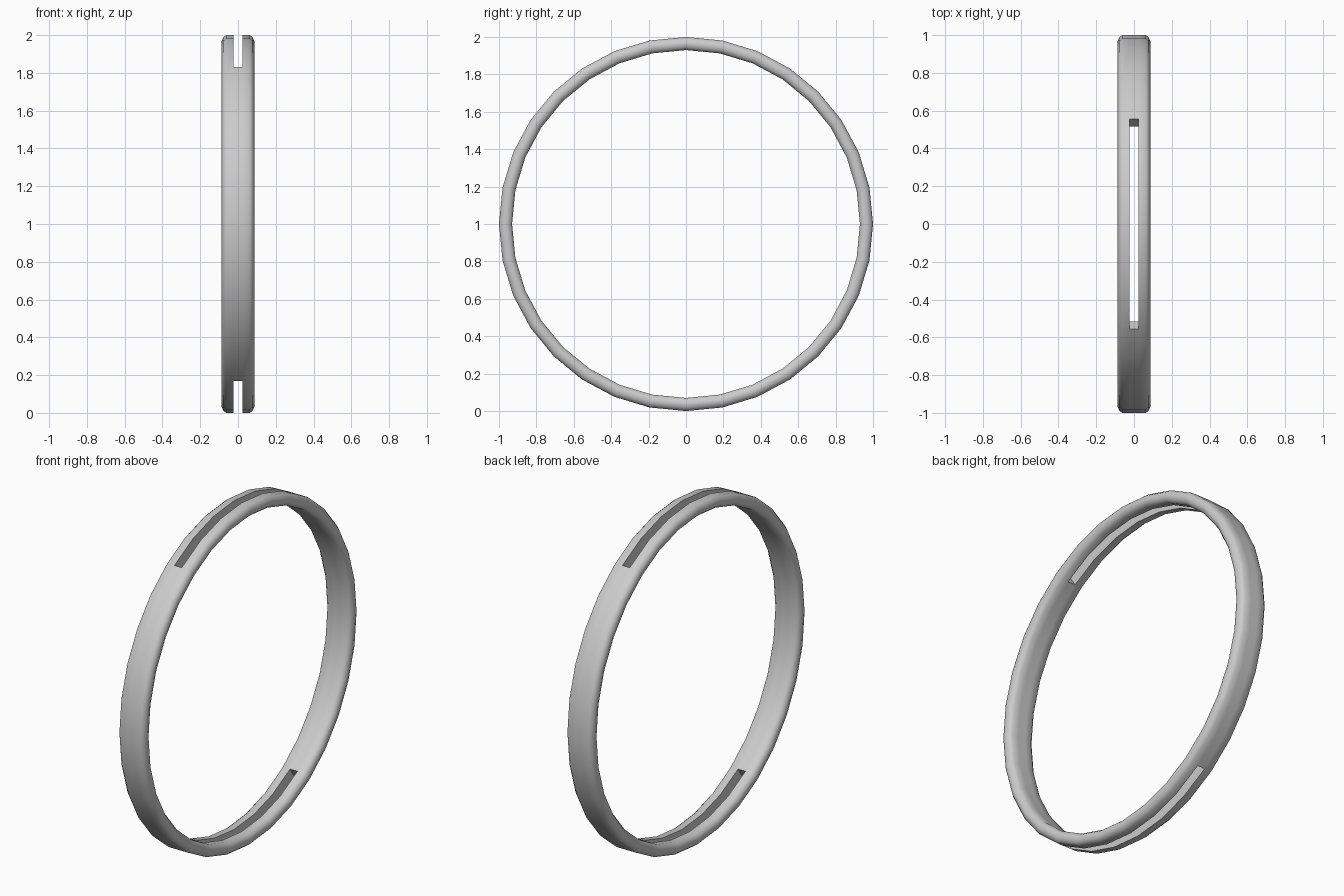
import bpy, bmesh, math

if "Cube" in bpy.data.objects:
    bpy.data.objects.remove(bpy.data.objects["Cube"])

SEGMENTS = 32
SLOT_SEGMENTS = 3          # slot reaches this many segments either side of top / bottom
SLOT_X = 0.024

# Half cross-section (x, radius) from outer slot edge round to inner slot edge
half = [(SLOT_X, 1.0), (0.063, 1.0), (0.079, 0.987), (0.087, 0.965),
        (0.079, 0.943), (0.063, 0.93), (SLOT_X, 0.93)]
n = len(half)
profile = half + [(-x, r) for x, r in reversed(half)]
count = len(profile)
outer_gap, inner_gap = count - 1, n - 1   # profile spans crossing x = 0


def is_slot(i):
    k = i % (SEGMENTS // 2)
    return k < SLOT_SEGMENTS or k >= SEGMENTS // 2 - SLOT_SEGMENTS


# Ring swept around the x axis
bm = bmesh.new()
rings = []
for i in range(SEGMENTS):
    a = 2 * math.pi * i / SEGMENTS
    rings.append([bm.verts.new((x, r * math.sin(a), 1 + r * math.cos(a)))
                  for x, r in profile])

for i in range(SEGMENTS):
    a, b = rings[i], rings[(i + 1) % SEGMENTS]
    for j in range(count):
        k = (j + 1) % count
        if is_slot(i) and j in (outer_gap, inner_gap):
            continue
        bm.faces.new((a[j], a[k], b[k], b[j]))
    # Slot side walls
    if is_slot(i):
        bm.faces.new((a[0], a[n - 1], b[n - 1], b[0]))
        bm.faces.new((a[n], a[count - 1], b[count - 1], b[n]))
    # Slot end walls
    if is_slot(i) != is_slot(i - 1):
        bm.faces.new((a[0], a[n - 1], a[n], a[count - 1]))

bmesh.ops.recalc_face_normals(bm, faces=bm.faces)
mesh = bpy.data.meshes.new("slotted_ring")
bm.to_mesh(mesh)
bm.free()

ring = bpy.data.objects.new("slotted_ring", mesh)
bpy.context.collection.objects.link(ring)
bpy.context.view_layer.objects.active = ring
ring.select_set(True)
bpy.ops.object.shade_smooth_by_angle(angle=math.radians(50))
